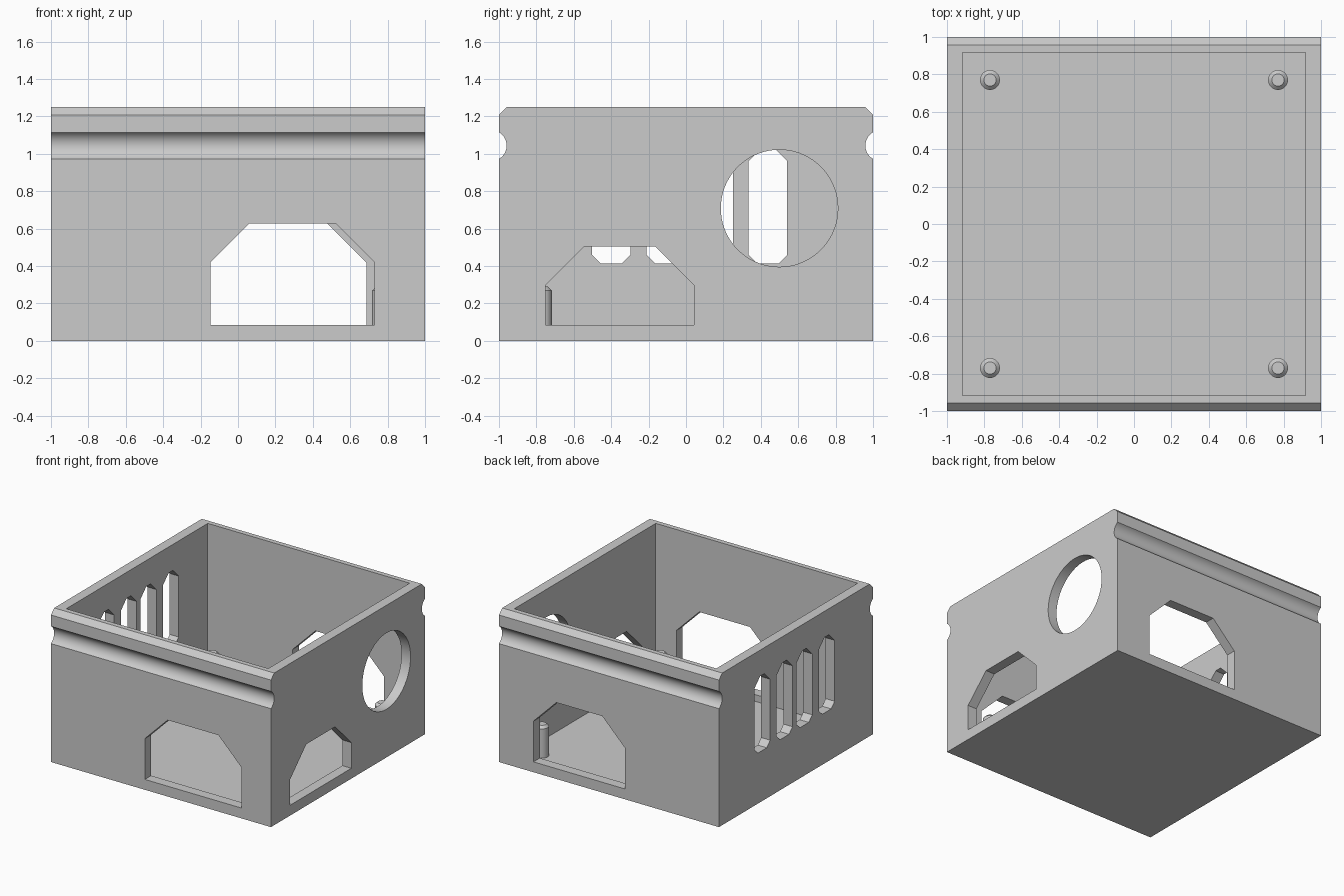
import bpy
import bmesh
from math import sin, cos, asin, pi
from mathutils import Vector

if "Cube" in bpy.data.objects:
    bpy.data.objects.remove(bpy.data.objects["Cube"], do_unlink=True)

grey = bpy.data.materials.new("plain grey")
grey.use_nodes = True
grey.diffuse_color = (0.6, 0.6, 0.6, 1)
grey.node_tree.nodes["Principled BSDF"].inputs["Base Color"].default_value = (0.6, 0.6, 0.6, 1)


def prism(name, outline, axis, start, end):
    """Extrude a 2D outline along the x, y or z axis."""
    place = {"x": lambda a, b, d: (d, a, b),
             "y": lambda a, b, d: (a, d, b),
             "z": lambda a, b, d: (a, b, d)}[axis]
    bm = bmesh.new()
    face = bm.faces.new([bm.verts.new(place(a, b, start)) for a, b in outline])
    made = bmesh.ops.extrude_face_region(bm, geom=[face])["geom"]
    shift = Vector(place(0, 0, end - start))
    bmesh.ops.translate(bm, vec=shift, verts=[v for v in made if isinstance(v, bmesh.types.BMVert)])
    bmesh.ops.recalc_face_normals(bm, faces=bm.faces)
    mesh = bpy.data.meshes.new(name)
    bm.to_mesh(mesh)
    bm.free()
    mesh.materials.append(grey)
    obj = bpy.data.objects.new(name, mesh)
    bpy.context.collection.objects.link(obj)
    return obj


def activate(obj):
    bpy.ops.object.select_all(action="DESELECT")
    obj.select_set(True)
    bpy.context.view_layer.objects.active = obj


def cut(target, cutter):
    """Subtract a cutter and discard it."""
    cutter.hide_render = True
    mod = target.modifiers.new("cut", "BOOLEAN")
    mod.operation = "DIFFERENCE"
    mod.solver = "EXACT"
    mod.object = cutter
    activate(target)
    bpy.ops.object.modifier_apply(modifier=mod.name)
    bpy.data.objects.remove(cutter, do_unlink=True)


def circle(x, y, radius, count):
    return [(x + radius * cos(2 * pi * i / count), y + radius * sin(2 * pi * i / count))
            for i in range(count)]


def chamfered(left, right, bottom, top, low, high):
    """Rectangle with separate chamfers for its lower and upper corners."""
    pts = [(right, top - high), (right - high, top), (left + high, top), (left, top - high)]
    if low:
        return pts + [(left, bottom + low), (left + low, bottom),
                      (right - low, bottom), (right, bottom + low)]
    return pts + [(left, bottom), (right, bottom)]


# Outer block: side profile with bevelled rims and a round groove on front and back
radius, mid = 0.082, 1.044
half = asin(0.071 / radius)
centre = 1 + radius * cos(half)
steps = 16
back = [(1, 0)]
for i in range(steps + 1):
    t = -half + 2 * half * i / steps
    back.append((centre - radius * cos(t), mid + radius * sin(t)))
back += [(1, 1.208), (0.958, 1.25)]
profile = back + [(-y, z) for y, z in reversed(back)]
housing = prism("housing", profile, "x", -1, 1)

# Open cavity above a thin floor
inner, floor = 0.918, 0.03
cut(housing, prism("cavity", [(-inner, -inner), (inner, -inner), (inner, inner), (-inner, inner)],
                   "z", floor, 2))

# Front, back and side doorways, with sills above the floor
sill = 0.085
cut(housing, prism("front_opening", chamfered(-0.147, 0.73, sill, 0.628, 0, 0.208), "y", -1.2, -0.8))
cut(housing, prism("back_opening", chamfered(-0.147, 0.686, sill, 0.628, 0, 0.208), "y", 0.8, 1.2))
cut(housing, prism("side_opening", chamfered(-0.752, 0.043, sill, 0.506, 0, 0.21), "x", 0.8, 1.2))

# Round port
cut(housing, prism("round_port", circle(0.499, 0.709, 0.313, 72), "x", 0.8, 1.2))

# Four vent slots in the opposite wall
for y in (-0.502, -0.211, 0.045, 0.335):
    cut(housing, prism("vent_slot", chamfered(y, y + 0.206, 0.415, 1.036, 0.045, 0.075),
                       "x", -1.2, -0.8))

activate(housing)
bpy.ops.object.shade_smooth_by_angle()

# Corner studs with tapered tips
for x, side in ((-0.77, "right"), (0.77, "left")):
    for y, end in ((-0.77, "front"), (0.77, "back")):
        stud = prism(f"stud_{end}_{side}", circle(x, y, 0.053, 32), "z", floor, 0.29)
        bm = bmesh.new()
        bm.from_mesh(stud.data)
        rim = [e for e in bm.edges if all(v.co.z > 0.28 for v in e.verts)]
        bmesh.ops.bevel(bm, geom=rim, offset=0.02, segments=1, affect="EDGES")
        bm.to_mesh(stud.data)
        bm.free()
        activate(stud)
        bpy.ops.object.shade_smooth_by_angle()
